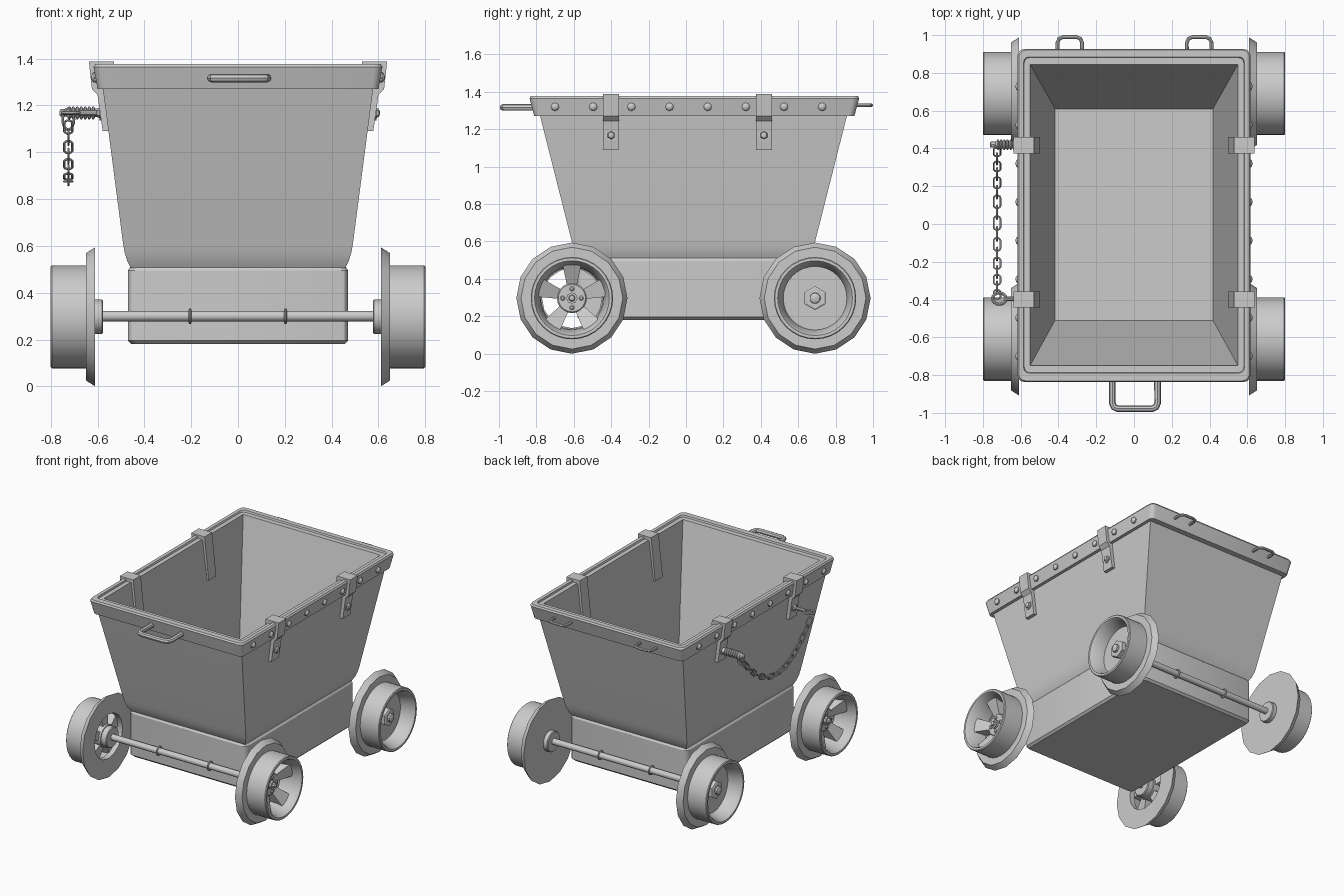
import bpy, bmesh, math
from mathutils import Vector, Matrix

if "Cube" in bpy.data.objects:
    bpy.data.objects.remove(bpy.data.objects["Cube"])


def skin(name, rings, closed=False, caps=(True, True)):
    """Bridge a list of equal-length point rings into one mesh."""
    bm = bmesh.new()
    vr = [[bm.verts.new(p) for p in ring] for ring in rings]
    n = len(vr[0])
    pairs = list(zip(vr, vr[1:])) + ([(vr[-1], vr[0])] if closed else [])
    for a, b in pairs:
        for i in range(n):
            bm.faces.new((a[i], a[(i + 1) % n], b[(i + 1) % n], b[i]))
    if not closed:
        for cap, ring in zip(caps, (vr[0], vr[-1])):
            if cap:
                bm.faces.new(ring)
    bmesh.ops.recalc_face_normals(bm, faces=bm.faces)
    me = bpy.data.meshes.new(name)
    bm.to_mesh(me)
    bm.free()
    ob = bpy.data.objects.new(name, me)
    bpy.context.collection.objects.link(ob)
    return ob


def rect(hx, y0, y1, z, r=0.0):
    """Rectangle ring, with rounded corners when r > 0."""
    if r == 0:
        return [(hx, y0, z), (hx, y1, z), (-hx, y1, z), (-hx, y0, z)]
    pts = []
    for cx, cy, a0 in ((hx - r, y1 - r, 0), (r - hx, y1 - r, 90), (r - hx, y0 + r, 180), (hx - r, y0 + r, 270)):
        for k in range(4):
            a = math.radians(a0 + 30 * k)
            pts.append((cx + r * math.cos(a), cy + r * math.sin(a), z))
    return pts


def lathe(name, s, y, z, profile, n, closed=False):
    """Turn an (x, radius) profile around the x axis; s picks the side."""
    return skin(name, [[(s * x, y + r * math.sin(2 * math.pi * i / n), z + r * math.cos(2 * math.pi * i / n))
                        for i in range(n)] for x, r in profile], closed)


def tube(name, pts, r, cyclic=False, res=2):
    cu = bpy.data.curves.new(name, 'CURVE')
    cu.dimensions = '3D'
    cu.bevel_depth, cu.bevel_resolution, cu.use_fill_caps = r, res, True
    sp = cu.splines.new('POLY')
    sp.points.add(len(pts) - 1)
    for p, q in zip(sp.points, pts):
        p.co = (*q, 1)
    sp.use_cyclic_u = cyclic
    tmp = bpy.data.objects.new(name + "_path", cu)
    bpy.context.collection.objects.link(tmp)
    me = bpy.data.meshes.new_from_object(tmp.evaluated_get(bpy.context.evaluated_depsgraph_get()))
    bpy.data.objects.remove(tmp)
    ob = bpy.data.objects.new(name, me)
    bpy.context.collection.objects.link(ob)
    return ob


def handle(name, cx, hw, y0, y1, z, r):
    d = math.copysign(0.03, y1 - y0)
    left = [(-hw, y0), (-hw, y1 - d), (-hw + 0.009, y1 - 0.3 * d), (-hw + 0.03, y1)]
    path = left + [(-x, y) for x, y in reversed(left)]
    tube(name, [(cx + x, y, z) for x, y in path], r)


# Lower box under the hopper
skin("lower_box", [rect(0.455, -0.565, 0.645, 0.18, 0.03), rect(0.47, -0.58, 0.66, 0.195, 0.03),
                   rect(0.47, -0.58, 0.66, 0.495, 0.03), rect(0.455, -0.565, 0.645, 0.52, 0.03)],
     caps=(True, False))

# Hopper: outer wall up, over the lip, inner wall down to the floor
skin("hopper", [rect(0.458, -0.57, 0.65, 0.505), rect(0.473, -0.588, 0.668, 0.535),
                rect(0.484, -0.602, 0.682, 0.57), rect(0.491, -0.613, 0.693, 0.61),
                rect(0.577, -0.78, 0.86, 1.27), rect(0.588, -0.803, 0.884, 1.365),
                rect(0.55, -0.75, 0.845, 1.365), rect(0.418, -0.51, 0.61, 0.45)], caps=(False, True))

# Rim band
skin("rim", [rect(0.57, -0.77, 0.85, 1.27, 0.02), rect(0.6, -0.812, 0.9, 1.27, 0.03),
             rect(0.617, -0.836, 0.926, 1.365, 0.035), rect(0.61, -0.83, 0.92, 1.377, 0.035),
             rect(0.585, -0.79, 0.885, 1.377, 0.03), rect(0.58, -0.785, 0.88, 1.36, 0.03)], closed=True)

# Handles
handle("front_handle", 0.005, 0.12, -0.8, -0.978, 1.317, 0.018)
for cx in (-0.34, 0.345):
    handle("back_handle", cx, 0.065, 0.88, 0.99, 1.328, 0.01)

FRONT, BACK, AZ = -0.61, 0.69, 0.297

for s in (1, -1):
    # Rim rivets
    for i in range(8):
        lathe("rivet", s, -0.7 + 0.204 * i, 1.32, [(0.59, 0.022), (0.616, 0.022), (0.623, 0.016), (0.627, 0.006)], 8)

    # Straps hooked over the rim, each with a bolt
    outline = [(0.497, 1.08), (0.53, 1.388), (0.637, 1.388), (0.624, 1.27), (0.6, 1.245), (0.578, 1.09),
               (0.55, 1.09), (0.572, 1.26), (0.59, 1.36), (0.545, 1.36), (0.511, 1.08)]
    for y in (-0.4, 0.417):
        skin("strap", [[(s * x, y + w, z) for x, z in outline] for w in (-0.043, 0.043)])
        lathe("strap_bolt", s, y, 1.168, [(0.57, 0.032), (0.592, 0.032), (0.592, 0.022), (0.602, 0.017), (0.606, 0.006)], 6)

    # Wheels: flange, drum, inner hub
    for y in (FRONT, BACK):
        spoked = y == FRONT
        ri = 0.16 if spoked else 0.05
        lathe("wheel_flange", s, y, AZ, [(0.61, ri), (0.61, 0.297), (0.65, 0.272), (0.65, ri)], 16, closed=True)
        lathe("wheel_drum", s, y, AZ, [(0.64, 0.165), (0.64, 0.22), (0.795, 0.22), (0.8, 0.215), (0.8, 0.2),
                                       (0.785, 0.19), (0.7, 0.17)], 32, closed=True)
        lathe("wheel_hub", s, y, AZ, [(0.577, 0.068), (0.582, 0.073), (0.64, 0.073)], 20)
        if spoked:
            # Five flared, dished spokes and a bolted hub cap
            for k in range(5):
                a = 2 * math.pi * k / 5
                rad, tan = Vector((0, math.sin(a), math.cos(a))), Vector((0, math.cos(a), -math.sin(a)))
                rings = []
                for r, w, x0, x1 in ((0.05, 0.022, 0.63, 0.68), (0.178, 0.05, 0.65, 0.74)):
                    c = Vector((0, y, AZ)) + rad * r
                    rings.append([c + tan * (w * t) + Vector((s * x, 0, 0))
                                  for t, x in ((-1, x0), (1, x0), (1, x1), (-1, x1))])
                skin("spoke", rings)
            lathe("hub_cap", s, y, AZ, [(0.62, 0.08), (0.69, 0.08), (0.697, 0.073)], 20)
            for dy, dz in ((0.05, 0), (-0.05, 0), (0, 0.05), (0, -0.05)):
                lathe("hub_bolt", s, y + dy, AZ + dz, [(0.69, 0.013), (0.703, 0.013), (0.708, 0.007)], 8)
            lathe("axle_end", s, y, AZ, [(0.69, 0.03), (0.712, 0.03), (0.712, 0.018), (0.728, 0.014), (0.732, 0.005)], 8)
        else:
            # Solid disc with a hex nut
            lathe("wheel_disc", s, y, AZ, [(0.615, 0.18), (0.7, 0.175)], 32)
            lathe("hex_nut", s, y, AZ, [(0.69, 0.064), (0.73, 0.064), (0.735, 0.055)], 6)
            lathe("axle_end", s, y, AZ, [(0.73, 0.03), (0.75, 0.028), (0.757, 0.015)], 10)

# Axles with their retaining rings
for y in (FRONT, BACK):
    lathe("axle", 1, y, AZ + 0.003, [(-0.62, 0.022), (0.62, 0.022)], 16)
    for x in (-0.205, 0.203):
        tube("axle_ring", [(x, y + 0.028 * math.cos(t * math.pi / 8), AZ + 0.003 + 0.028 * math.sin(t * math.pi / 8))
                           for t in range(16)], 0.006, True, 1)

# Threaded pin at the back of the left side
PZ = 1.168
thread = [(0.57, 0.02)]
for i in range(7):
    x = 0.61 + i * 0.017
    thread += [(x, 0.018), (x + 0.006, 0.028), (x + 0.011, 0.028)]
thread += [(0.732, 0.016), (0.757, 0.016), (0.763, 0.009)]
lathe("threaded_pin", -1, 0.42, PZ, thread, 12)

# Eye pin at the front of the left side
lathe("eye_pin", -1, -0.395, PZ, [(0.57, 0.012), (0.68, 0.012)], 10)
tube("pin_eye", [(-0.713 + 0.036 * math.cos(t * math.pi / 8), -0.395 + 0.03 * math.sin(t * math.pi / 8), PZ)
                 for t in range(16)], 0.008, True)

# Loop hanging the chain from the threaded pin
tube("chain_loop", [(-0.725 + 0.024 * math.cos(t * math.pi / 8), 0.41, PZ - 0.027 + 0.045 * math.sin(t * math.pi / 8))
                    for t in range(16)], 0.006, True)

# Sagging chain of alternating links
Y0, Y1, ZT, SAG, LINKS = 0.4, -0.39, 1.13, 0.255, 17


def sag_point(u):
    return Vector((-0.725, Y0 + (Y1 - Y0) * u, ZT - SAG * 4 * u * (1 - u)))


samples = [sag_point(i / 400) for i in range(401)]
lengths = [0.0]
for a, b in zip(samples, samples[1:]):
    lengths.append(lengths[-1] + (b - a).length)
link_path = [(math.copysign(0.019, math.cos(a)) + 0.018 * math.cos(a), 0.018 * math.sin(a), 0)
             for a in (math.radians(15 + 30 * k) for k in range(12))]
first = tube("chain_link", link_path, 0.005, True, 1)
for i in range(LINKS):
    ob = first if i == 0 else first.copy()
    if i:
        bpy.context.collection.objects.link(ob)
    target = lengths[-1] * (i + 0.5) / LINKS
    j = min(range(1, 400), key=lambda k: abs(lengths[k] - target))
    t = (samples[j + 1] - samples[j - 1]).normalized()
    side = Vector((1, 0, 0))
    up = t.cross(side)
    if i % 2:
        side, up = up, -side
    ob.matrix_world = Matrix.Translation(samples[j]) @ Matrix((t, side, up)).transposed().to_4x4()

# Smooth shading with sharp edges kept
bpy.ops.object.select_all(action='SELECT')
bpy.context.view_layer.objects.active = first
bpy.ops.object.shade_smooth_by_angle(angle=math.radians(30))
